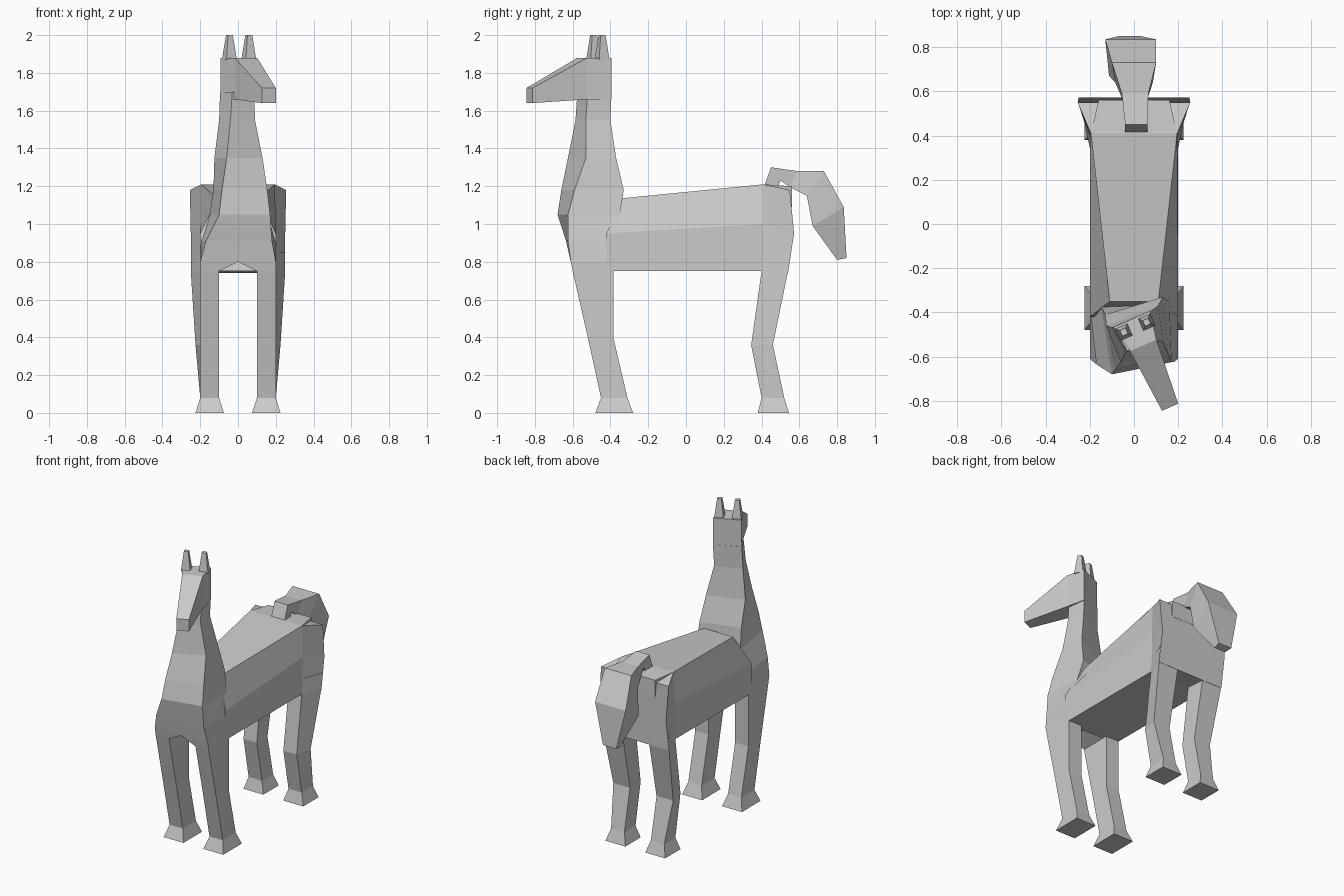
import bpy, bmesh, math
from mathutils import Vector


def loft(name, rings):
    """Join matching rings of points with flat faces and cap both ends."""
    bm = bmesh.new()
    vs = [[bm.verts.new(p) for p in r] for r in rings]
    n = len(rings[0])
    for a, b in zip(vs, vs[1:]):
        for i in range(n):
            j = (i + 1) % n
            bm.faces.new((a[i], a[j], b[j], b[i]))
    bm.faces.new(vs[0][::-1])
    bm.faces.new(vs[-1])
    bmesh.ops.recalc_face_normals(bm, faces=bm.faces)
    me = bpy.data.meshes.new(name)
    bm.to_mesh(me)
    bm.free()
    ob = bpy.data.objects.new(name, me)
    bpy.context.collection.objects.link(ob)
    return ob


# Trunk: sections along y as (half width, y, z) for bottom, middle, top
trunk = [
    [(.20, -.42, .75), (.20, -.42, .95), (.11, -.35, 1.135)],
    [(.20, .41, .75), (.20, .41, 1.0), (.195, .41, 1.21)],
    [(.25, .54, .74), (.25, .572, .95), (.255, .55, 1.18)],
]
loft("trunk", [[(x, y, z) for x, y, z in s] + [(-x, y, z) for x, y, z in s[::-1]]
               for s in trunk])

# Rump top: shallow raised middle at the back edge
loft("rump", [[(-.195, .41, z), (.195, .41, z), (.16, .56, z - .01), (-.16, .56, z - .01)]
              for z in (1.1, 1.21)])

# Chest and neck: stacked sections turning toward the head
neck = [
    (.80, (-.20, -.61), (.20, -.61), (.20, -.38), (-.20, -.38)),
    (.91, (-.17, -.635), (.18, -.625), (.20, -.37), (-.20, -.37)),
    (1.05, (-.10, -.68), (.17, -.625), (.16, -.35), (-.15, -.37)),
    (1.18, (-.085, -.66), (.155, -.59), (.13, -.33), (-.13, -.41)),
    (1.35, (-.06, -.625), (.13, -.53), (.11, -.37), (-.125, -.46)),
    (1.55, (-.04, -.585), (.09, -.53), (.07, -.40), (-.10, -.47)),
    (1.70, (-.03, -.575), (.085, -.52), (.07, -.395), (-.095, -.465)),
]
loft("neck", [[(x, y, z) for x, y in pts] for z, *pts in neck])

# Head frame: turned sideways about the vertical
turn = math.radians(23.5)
fwd = Vector((math.sin(turn), -math.cos(turn), 0))
side = Vector((math.cos(turn), math.sin(turn), 0))
poll = Vector((-.01, -.43, 0))


def at(u, s, z):
    return poll + fwd * u + side * s + Vector((0, 0, z))


# Head: (distance forward, half width, bottom, top)
head = [(0, .09, 1.66, 1.88), (.13, .065, 1.66, 1.88), (.435, .04, 1.64, 1.72)]
loft("head", [[at(u, -w, b), at(u, w, b), at(u, w, t), at(u, -w, t)]
              for u, w, b, t in head])

# Ears
for s, label in ((-1, "left"), (1, "right")):
    loft(label + "_ear", [[at(.04 + a * h, s * .056 + b * h, z)
                           for a, b in ((-1, -1), (1, -1), (1, 1), (-1, 1))]
                          for h, z in ((.03, 1.87), (.014, 2.0))])

# Legs: (z, inner x, outer x at front, outer x at back, front y, back y)
legs = {
    "front": [(.80, 0, .20, .20, -.61, -.385), (.75, .10, .20, .20, -.60, -.385),
              (.40, .10, .20, .20, -.52, -.385), (.08, .10, .20, .20, -.45, -.31),
              (0, .075, .225, .225, -.48, -.28)],
    "hind": [(.85, .08, .20, .25, .41, .55), (.75, .10, .20, .25, .40, .54),
             (.36, .10, .20, .225, .345, .46), (.08, .10, .20, .20, .40, .52),
             (0, .075, .225, .225, .38, .545)],
}
for part, rows in legs.items():
    for s, label in ((-1, "left"), (1, "right")):
        loft(f"{label}_{part}_leg", [[(s * i, f, z), (s * of, f, z), (s * ob, b, z), (s * i, b, z)]
                                     for z, i, of, ob, f, b in rows])

# Tail: outer (y, z), inner (y, z), half width, x offset
tail = [
    (.41, 1.19, .48, 1.18, .05, .01), (.45, 1.30, .50, 1.23, .05, .01),
    (.59, 1.28, .55, 1.195, .06, .005), (.73, 1.28, .64, 1.15, .10, 0),
    (.835, 1.09, .67, .99, .115, -.015), (.85, .82, .80, .81, .05, -.02),
]
loft("tail", [[(c - w, y1, z1), (c + w, y1, z1), (c + w * .85, y2, z2), (c - w * .85, y2, z2)]
              for y1, z1, y2, z2, w, c in tail])
